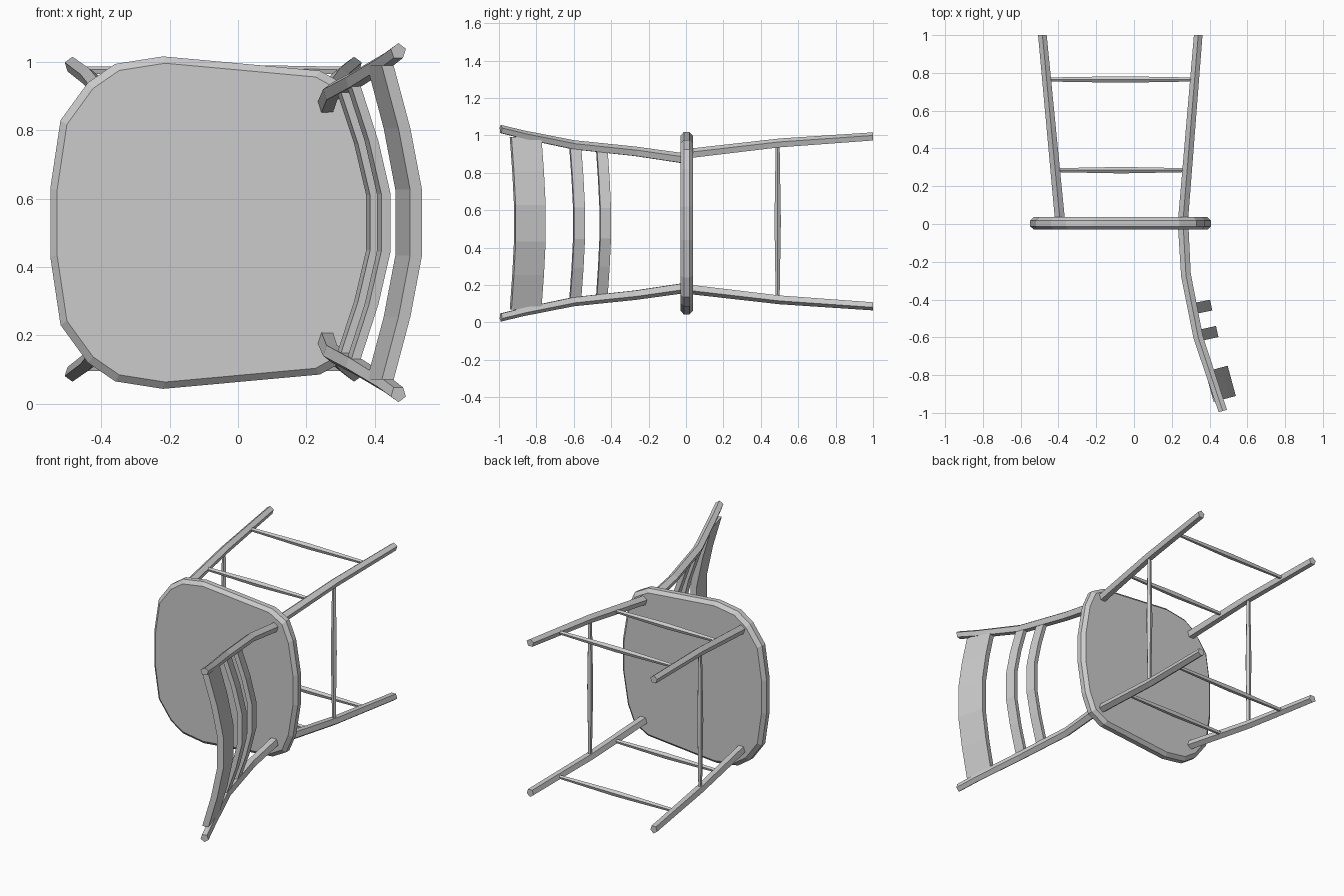
import bpy, bmesh, math
from mathutils import Vector

cube = bpy.data.objects.get("Cube")
if cube:
    bpy.data.objects.remove(cube)

grey = bpy.data.materials.new("plain_grey")
grey.use_nodes = True
colour = (0.6, 0.6, 0.6, 1)
grey.diffuse_color = colour
grey.node_tree.nodes["Principled BSDF"].inputs["Base Color"].default_value = colour

MID = 0.53       # height of the mirror plane
LEG_MID = 0.54


def loft(name, rings):
    """Skin a list of equal-length point rings and cap both ends."""
    bm = bmesh.new()
    loops = [[bm.verts.new(p) for p in ring] for ring in rings]
    n = len(loops[0])
    for a, b in zip(loops, loops[1:]):
        for i in range(n):
            j = (i + 1) % n
            bm.faces.new((a[i], a[j], b[j], b[i]))
    bm.faces.new(loops[0])
    bm.faces.new(loops[-1])
    bmesh.ops.recalc_face_normals(bm, faces=bm.faces)
    mesh = bpy.data.meshes.new(name)
    bm.to_mesh(mesh)
    bm.free()
    mesh.materials.append(grey)
    obj = bpy.data.objects.new(name, mesh)
    bpy.context.collection.objects.link(obj)
    return obj


def rod(name, path, radii, u, v, sides=5):
    """Faceted rod along a path; u and v span its cross-section."""
    rings = []
    for p, r in zip(path, radii):
        rings.append([Vector(p) + r * (math.cos(t) * Vector(u) + math.sin(t) * Vector(v))
                      for t in (math.tau * k / sides for k in range(sides))])
    return loft(name, rings)


# Seat: rounded outline with a bevelled rim
half = [(-0.55, 0.1), (-0.52, 0.3), (-0.44, 0.41), (-0.36, 0.465), (-0.22, 0.487),
        (0.24, 0.445), (0.33, 0.395), (0.375, 0.29), (0.408, 0.09)]
outline = half + [(x, -h) for x, h in reversed(half)]


def seat_ring(y, inset):
    cx = -0.07
    sx, sz = 1 - inset / 0.48, 1 - inset / 0.487
    return [(cx + (x - cx) * sx, y, MID + h * sz) for x, h in outline]


loft("seat", [seat_ring(-0.03, 0.02), seat_ring(-0.012, 0),
              seat_ring(0.018, 0), seat_ring(0.037, 0.02)])


# Legs: splayed and slightly bowed, given as (y, half spacing)
LEG = [(0.01, 0.36), (0.5, 0.417), (1.0, 0.452)]
LEG_X = {"front": (-0.39, -0.485), "back": (0.258, 0.34)}


def leg_point(end, side, y):
    a, b = LEG_X[end]
    (y0, h0), (y1, h1) = LEG[:2] if y <= 0.5 else LEG[1:]
    h = h0 + (h1 - h0) * (y - y0) / (y1 - y0)
    return Vector((a + (b - a) * y, y, LEG_MID + side * h))


POST = [(0.26, 0.0, 0.343), (0.275, -0.27, 0.382), (0.34, -0.6, 0.417),
        (0.43, -0.87, 0.472), (0.47, -0.99, 0.502)]

for side, label in ((1, "left"), (-1, "right")):
    for end in LEG_X:
        rod(f"{end}_leg_{label}", [leg_point(end, side, y) for y, _ in LEG],
            (0.028, 0.026, 0.024), (0, 0, side), (1, 0, 0))
    # Curved back post
    rod(f"back_post_{label}", [(x, y, MID + side * h) for x, y, h in POST],
        (0.03, 0.028, 0.027, 0.025, 0.024), (0, 0, side), (0.96, 0.28, 0))


# Stretchers, thicker in the middle
def stretcher(name, a, b, u):
    rod(name, (a, (a + b) / 2, b), (0.011, 0.018, 0.011), u, (0, 1, 0))


for side, label in ((1, "left"), (-1, "right")):
    for y, level in ((0.285, "upper"), (0.765, "lower")):
        stretcher(f"side_stretcher_{level}_{label}", leg_point("front", side, y),
                  leg_point("back", side, y), (0, 0, 1))
for end in LEG_X:
    stretcher(f"{end}_stretcher", leg_point(end, -1, 0.49),
              leg_point(end, 1, 0.49), (1, 0, 0))


# Backrest slats: bowed boards with a rectangular section
def slat(name, x, y, tall, thick, lean, reach, sag):
    d = Vector((math.sin(lean), -math.cos(lean), 0))
    n = Vector((math.cos(lean), math.sin(lean), 0))
    rings = []
    for f, s in ((-1, 1), (-0.6, 0.41), (-0.21, 0), (0.21, 0), (0.6, 0.41), (1, 1)):
        c = Vector((x, y, MID + f * reach)) - n * sag * s
        rings.append([c + d * tall * i + n * thick * j
                      for i, j in ((-1, -1), (1, -1), (1, 1), (-1, 1))])
    loft(name, rings)


slat("top_slat", 0.5, -0.835, 0.083, 0.018, 0.265, 0.46, 0.086)
slat("middle_slat", 0.427, -0.572, 0.03, 0.014, 0.22, 0.4, 0.09)
slat("lower_slat", 0.395, -0.432, 0.029, 0.014, 0.2, 0.385, 0.088)
